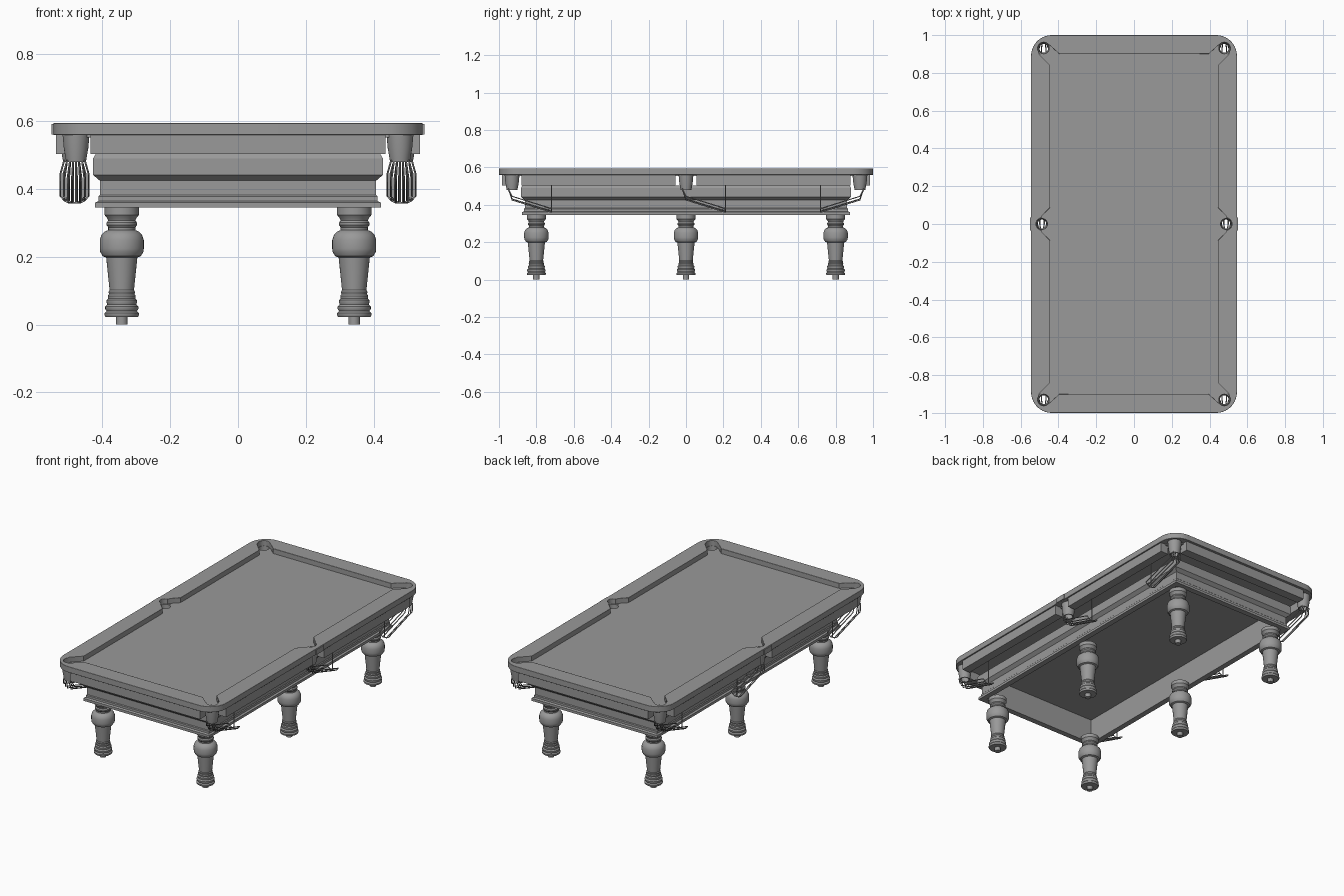
import bpy, bmesh, math
from mathutils import Vector

cube = bpy.data.objects.get("Cube")
if cube:
    bpy.data.objects.remove(cube)

grey = bpy.data.materials.new("plain grey")
grey.use_nodes = True
colour = (0.32, 0.32, 0.32, 1)
grey.diffuse_color = colour
grey.node_tree.nodes["Principled BSDF"].inputs["Base Color"].default_value = colour


def finish(bm, name, smooth=True):
    bmesh.ops.recalc_face_normals(bm, faces=bm.faces)
    mesh = bpy.data.meshes.new(name)
    bm.to_mesh(mesh)
    bm.free()
    mesh.materials.append(grey)
    ob = bpy.data.objects.new(name, mesh)
    bpy.context.collection.objects.link(ob)
    if smooth:
        bpy.ops.object.select_all(action='DESELECT')
        ob.select_set(True)
        bpy.context.view_layer.objects.active = ob
        bpy.ops.object.shade_smooth_by_angle(angle=math.radians(35))
    return ob


def slab(name, outlines, z0, z1, smooth=True):
    """Extrude an outline, with optional inner outlines as holes."""
    bm = bmesh.new()
    edges = []
    for pts in outlines:
        vs = [bm.verts.new((x, y, z0)) for x, y in pts]
        edges += [bm.edges.new((vs[i - 1], vs[i])) for i in range(len(vs))]
    bmesh.ops.triangle_fill(bm, edges=edges, use_beauty=True)
    new = bmesh.ops.extrude_face_region(bm, geom=bm.faces[:])["geom"]
    top = [g for g in new if isinstance(g, bmesh.types.BMVert)]
    bmesh.ops.translate(bm, verts=top, vec=(0, 0, z1 - z0))
    return finish(bm, name, smooth)


def box(name, x0, x1, y0, y1, z0, z1):
    return slab(name, [[(x0, y0), (x1, y0), (x1, y1), (x0, y1)]], z0, z1, False)


def bridge_loops(bm, loops, closed):
    n = len(loops[0])
    for i in range(0 if closed else 1, len(loops)):
        for j in range(n):
            bm.faces.new((loops[i - 1][j - 1], loops[i - 1][j], loops[i][j], loops[i][j - 1]))


def lathe(name, profile, cx, cy, closed=False, sides=32):
    bm = bmesh.new()
    loops = []
    for r, z in profile:
        loops.append([bm.verts.new((cx + r * math.cos(math.tau * k / sides),
                                    cy + r * math.sin(math.tau * k / sides), z))
                      for k in range(sides)])
    bridge_loops(bm, loops, closed)
    if not closed:
        bm.faces.new(loops[0])
        bm.faces.new(loops[-1])
    return finish(bm, name)


def arc(cx, cy, r, a0, a1, n):
    angles = [math.radians(a0 + (a1 - a0) * i / n) for i in range(n + 1)]
    return [(cx + r * math.cos(a), cy + r * math.sin(a)) for a in angles]


def four_fold(quarter):
    """Mirror a first-quadrant outline (running from +x to +y) to all four."""
    half = quarter + [(-x, y) for x, y in reversed(quarter)]
    full = half + [(x, -y) for x, y in reversed(half)]
    out = []
    for p in full:
        if not out or math.dist(p, out[-1]) > 1e-5:
            out.append(p)
    if math.dist(out[0], out[-1]) < 1e-5:
        out.pop()
    return out


CORNER = (0.478, 0.93)
MIDDLE = (0.487, 0.0)

# Top rail frame with cushion jaws and pocket mouths
outer = four_fold(arc(0.435, 0.89, 0.11, 0, 90, 10))
inner = four_fold(arc(*MIDDLE, 0.032, 0, 80, 6) + [(0.485, 0.045), (0.445, 0.085), (0.445, 0.84),
                  (0.50, 0.895)] + arc(*CORNER, 0.032, -35, 145, 10)
                  + [(0.445, 0.945), (0.395, 0.90)])
frame = slab("rail_frame", [outer, inner], 0.56, 0.595)
bevel = frame.modifiers.new("soft edge", 'BEVEL')
bevel.width = 0.003
bevel.segments = 2
bevel.angle_limit = math.radians(60)

# Playing bed, cut back around the pockets
bed = four_fold([(0.452, 0), (0.468, 0.03), (0.50, 0.04), (0.505, 0.893),
                 (0.4525, 0.9025), (0.445, 0.955)])
slab("playing_bed", [bed], 0.553, 0.565, False)

# Rail sides under the frame
for s in (-1, 1):
    ends = sorted((s * 0.93, s * 0.985))
    box("end_rail", -0.435, 0.435, *ends, 0.503, 0.561)
    sides = sorted((s * 0.485, s * 0.537))
    for t in (-1, 1):
        box("side_rail", *sides, *sorted((t * 0.055, t * 0.88)), 0.503, 0.561)
    box("middle_pocket_casting", *sorted((s * 0.53, s * 0.55)), -0.035, 0.035, 0.561, 0.592)

# Hollow moulded body under the bed
bm = bmesh.new()
moulding = [(-0.02, 0.345), (0.014, 0.345), (0.014, 0.36), (0.004, 0.365), (0.004, 0.378),
            (0, 0.382), (0, 0.425), (0.02, 0.442), (0.02, 0.49), (0.012, 0.503), (-0.02, 0.503)]
loops = [[bm.verts.new((sx * (0.408 + e), sy * (0.862 + e), z))
          for sx, sy in ((1, 1), (-1, 1), (-1, -1), (1, -1))] for e, z in moulding]
bridge_loops(bm, loops, True)
finish(bm, "body_frame", False)
box("body_lid", -0.39, 0.39, -0.844, 0.844, 0.496, 0.502)

# Turned legs
leg = [(0.017, 0), (0.017, 0.023), (0.048, 0.023), (0.051, 0.028), (0.051, 0.034), (0.045, 0.04),
       (0.049, 0.046), (0.049, 0.053), (0.043, 0.06), (0.045, 0.066), (0.045, 0.072),
       (0.04, 0.077), (0.041, 0.085), (0.038, 0.09), (0.039, 0.097), (0.036, 0.102),
       (0.046, 0.198), (0.056, 0.202), (0.064, 0.215), (0.065, 0.225), (0.065, 0.25),
       (0.06, 0.265), (0.05, 0.275), (0.04, 0.279), (0.04, 0.287), (0.045, 0.294),
       (0.045, 0.301), (0.04, 0.307), (0.043, 0.314), (0.051, 0.324), (0.051, 0.345)]
for x in (-0.343, 0.343):
    for y in (-0.8, 0, 0.8):
        lathe("leg", leg, x, y)


def wires(name, paths):
    curve = bpy.data.curves.new(name, 'CURVE')
    curve.dimensions = '3D'
    curve.bevel_depth = 0.003
    curve.bevel_resolution = 1
    curve.use_fill_caps = True
    for pts in paths:
        spline = curve.splines.new('POLY')
        spline.points.add(len(pts) - 1)
        for point, p in zip(spline.points, pts):
            point.co = (*p, 1)
    curve.materials.append(grey)
    ob = bpy.data.objects.new(name, curve)
    bpy.context.collection.objects.link(ob)


# Pocket cups with wire ball racks and a hanger at each rack end
cup = [(0.029, 0.563), (0.040, 0.563), (0.036, 0.52), (0.029, 0.48), (0.023, 0.48), (0.027, 0.52)]
for s in (-1, 1):
    for (px, py), run in ((MIDDLE, 1), (CORNER, -1), ((CORNER[0], -CORNER[1]), 1)):
        lathe("pocket_cup", cup, s * px, py, closed=True)
        paths = []
        ends = []
        for off, drop in ((0.037, 0), (0.025, 0.014), (0.012, 0.02)):
            for side in (-1, 1):
                x = s * px + side * off
                end = Vector((x, py + run * 0.21, 0.38 - drop))
                paths.append([(s * px + side * off * 0.7, py - run * 0.02, 0.485),
                              (x, py, 0.445 - drop), end])
                ends.append((side * off, end))
        paths.append([e for _, e in sorted(ends, key=lambda p: p[0])])
        tip = Vector((s * px, py + run * 0.21, 0.36))
        paths.append([tip, tip + Vector((0, 0, 0.2))])
        wires("ball_rack", paths)
